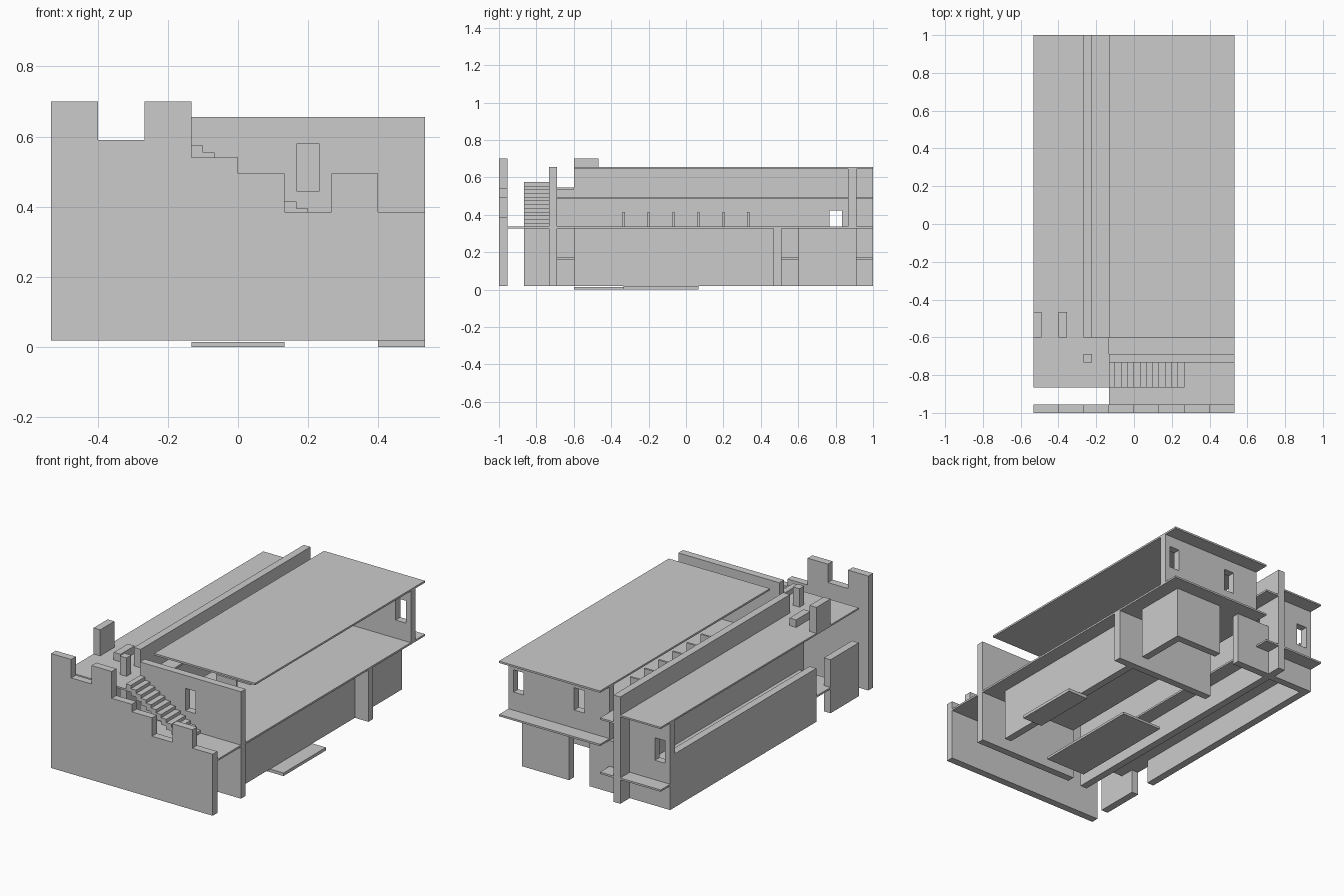
import bpy, bmesh

if "Cube" in bpy.data.objects:
    bpy.data.objects.remove(bpy.data.objects["Cube"])

G = 0.1333          # plan grid
T = 0.0444          # wall thickness
B, F, R = 0.018, 0.337, 0.655   # base, upper floor, roof levels
S = 0.011           # slab thickness


def finish(name, bm):
    bmesh.ops.recalc_face_normals(bm, faces=bm.faces)
    me = bpy.data.meshes.new(name)
    bm.to_mesh(me)
    bm.free()
    ob = bpy.data.objects.new(name, me)
    bpy.context.collection.objects.link(ob)
    return ob


def box(name, x0, x1, y0, y1, z0, z1):
    bm = bmesh.new()
    bmesh.ops.create_cube(bm, size=1)
    for v in bm.verts:
        v.co = (x1 if v.co.x > 0 else x0,
                y1 if v.co.y > 0 else y0,
                z1 if v.co.z > 0 else z0)
    return finish(name, bm)


def prism(name, pts, axis, a, b):
    """Extrude a 2D outline along y (points are x, z) or z (points are x, y)."""
    bm = bmesh.new()
    put = (lambda p: (p[0], a, p[1])) if axis == 'y' else (lambda p: (p[0], p[1], a))
    face = bm.faces.new([bm.verts.new(put(p)) for p in pts])
    ext = bmesh.ops.extrude_face_region(bm, geom=[face])
    d = (0, b - a, 0) if axis == 'y' else (0, 0, b - a)
    bmesh.ops.translate(bm, vec=d, verts=[g for g in ext['geom'] if isinstance(g, bmesh.types.BMVert)])
    return finish(name, bm)


def cut(ob, *bounds):
    c = box("window_cutter", *bounds)
    c.hide_render = True
    c.hide_viewport = True
    m = ob.modifiers.new("window", 'BOOLEAN')
    m.operation = 'DIFFERENCE'
    m.solver = 'EXACT'
    m.object = c


XL, XR = -4 * G, 4 * G
XC = -2 * G         # spine wall
XM = -G             # inner edge of the right half
YB = 6.5 * G        # back wall
YF = -5.5 * G       # inner front wall

# Stepped front screen wall
heights = [0.70, 0.59, 0.70, 0.54, 0.495, 0.385, 0.495, 0.385]
outline = [(XL, B)]
for i, h in enumerate(heights):
    outline += [(XL + i * G, h), (XL + (i + 1) * G, h)]
outline.append((XR, B))
prism("front_screen_wall", outline, 'y', -1, -1 + T)

# Inner front wall with window
w = box("inner_front_wall", XM, XR, YF, YF + T, B, R)
cut(w, 0.167, 0.233, YF - 0.1, YF + 0.1, 0.445, 0.578)

# Outside stair
for i in range(12):
    top = 0.575 - i * 0.02
    x = XM + i * G / 4
    box("stair_step", x, x + G / 4, -6.5 * G, YF, max(F, top - 0.04), top)

# Spine wall: low part with window, raised part and post
w = box("spine_wall", XC, XC + T, YF, 1, B, 0.535)
cut(w, XC - 0.1, XC + 0.1, 0.767, 0.833, 0.288, 0.422)
box("spine_wall_top", XC, XC + T, -4.5 * G, 1, 0.535, R)
box("spine_post", XC, XC + T, YF, YF + T, 0.535, R)

# Corridor slabs beside the spine
for z in (0.172, 0.495):
    box("corridor_slab", XC + T, XM, YF + T, 1, z - S, z)
box("left_mezzanine", XL, XC, YF + T, 1, 0.172 - S, 0.172)

# Left roof terrace with its two upstands
prism("left_roof", [(XL, -6.5 * G), (XM, -6.5 * G), (XM, -4.5 * G), (XC, -4.5 * G),
                    (XC, 1), (XL, 1)], 'z', 0.535, 0.545)
box("tall_upstand", XL, XL + T, -4.5 * G, -3.5 * G, 0.545, 0.70)
box("low_upstand", -3 * G, -3 * G + T, -4.5 * G, -3.5 * G, 0.545, 0.59)

# Left outer walls with a door gap
box("left_wall_front", XL, XL + T, -6.5 * G, -4.5 * G, B, F)
box("left_wall_main", XL, XL + T, -3.5 * G, YB, B, F)

# Left back wall with window
w = box("left_back_wall", XL, XC, YB, YB + T, B, 0.535)
cut(w, -0.5, -0.433, YB - 0.1, YB + 0.1, 0.288, 0.422)

# Right half: floor, roof, upper back wall
box("upper_floor", XM, XR, -1 + T, 1, F - S, F)
box("right_roof", XM, XR, -4.5 * G, 1, R - S, R)
w = box("upper_back_wall", XM, XR, YB, YB + T, F, R - S)
for x in (0.033, 0.433):
    cut(w, x, x + 0.067, YB - 0.1, YB + 0.1, 0.445, 0.578)

# Right half: ground floor walls
box("right_wall_main", 3 * G, 3 * G + T, -4.5 * G, 3.5 * G, B, F - S)
box("right_wall_rear", 3 * G, 3 * G + T, 4.5 * G, YB + T, B, F - S)
box("cross_wall", XM, XR, 3.5 * G, 3.5 * G + T, B, F - S)
box("rear_wall_right", G, 3 * G, YB, YB + T, B, F - S)
box("rear_wall_left", XC + T, 0, YB, YB + T, B, F - S)

# Low fins on the upper floor
for i in range(6):
    y = (i - 2.5) * G
    box("floor_fin", 0, G, y - 0.006, y + 0.006, F, 0.415)

# Ground platforms
box("entry_platform", 3 * G, XR, -2.5 * G, 0.5 * G, 0, B)
box("centre_platform", -G, G, -4.5 * G, 0.5 * G, 0, 0.014)
